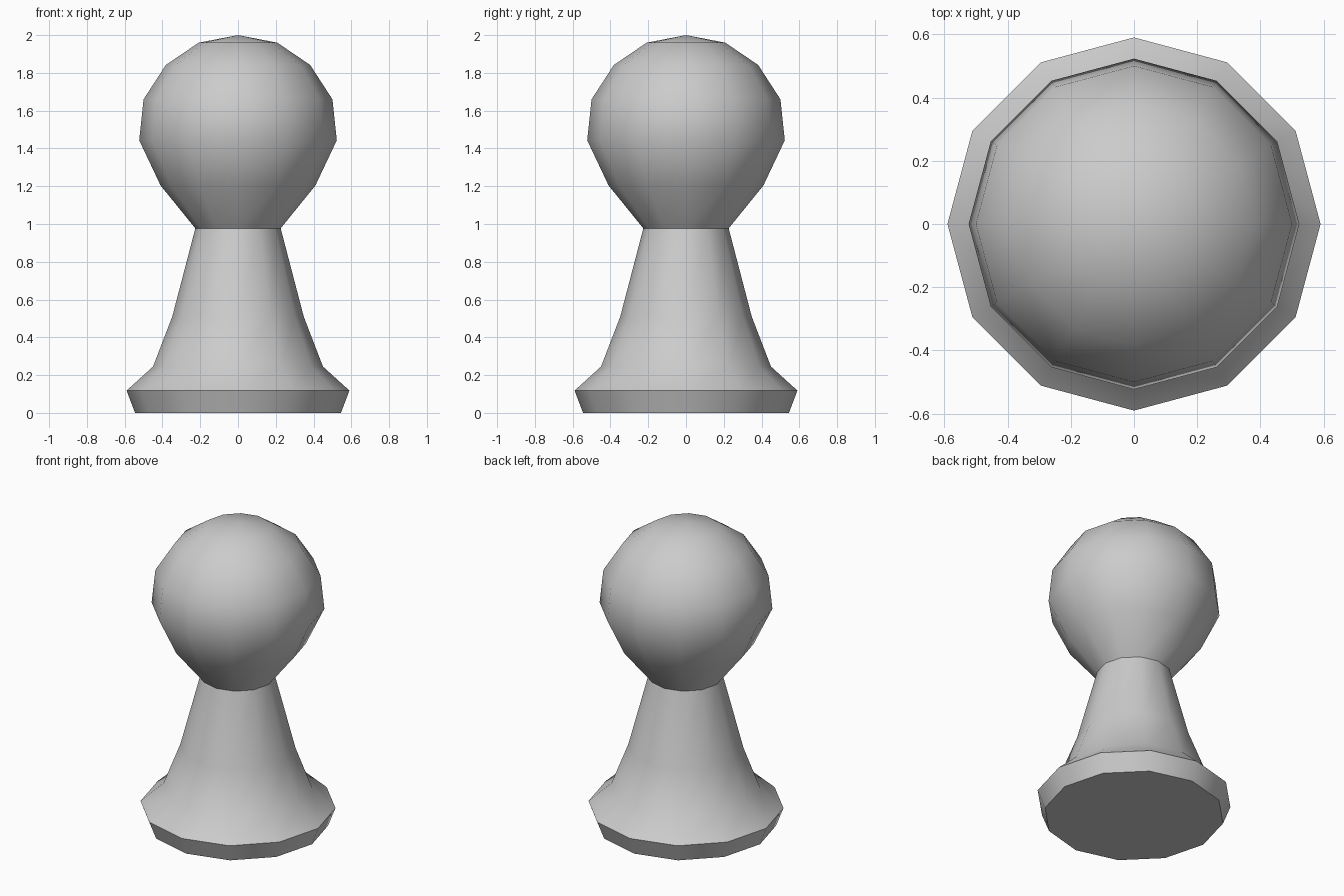
import bpy, bmesh
from math import radians, tau

if "Cube" in bpy.data.objects:
    bpy.data.objects.remove(bpy.data.objects["Cube"])

SIDES = 12

# Outline (radius, height) from the foot up to the crown
PROFILE = [
    (0.0, 0.0), (0.545, 0.0), (0.59, 0.118),              # foot
    (0.45, 0.245), (0.348, 0.51), (0.226, 0.977),         # flared stem
    (0.41, 1.204), (0.523, 1.443), (0.50, 1.66),          # round head
    (0.382, 1.842), (0.208, 1.96), (0.0, 2.0),
]


def lathe(name, profile, sides):
    bm = bmesh.new()
    verts = [bm.verts.new((r, 0, z)) for r, z in profile]
    edges = [bm.edges.new(pair) for pair in zip(verts, verts[1:])]
    bmesh.ops.spin(bm, geom=verts + edges, cent=(0, 0, 0), axis=(0, 0, 1),
                   angle=tau, steps=sides, use_duplicate=False)
    bmesh.ops.remove_doubles(bm, verts=bm.verts, dist=0.001)
    bmesh.ops.recalc_face_normals(bm, faces=bm.faces)
    mesh = bpy.data.meshes.new(name)
    bm.to_mesh(mesh)
    bm.free()
    obj = bpy.data.objects.new(name, mesh)
    bpy.context.collection.objects.link(obj)
    return obj


# Whole game piece: one turned solid, soft curves with crisp neck and foot rims
piece = lathe("game_piece", PROFILE, SIDES)
bpy.context.view_layer.objects.active = piece
piece.select_set(True)
bpy.ops.object.shade_smooth_by_angle(angle=radians(40))
